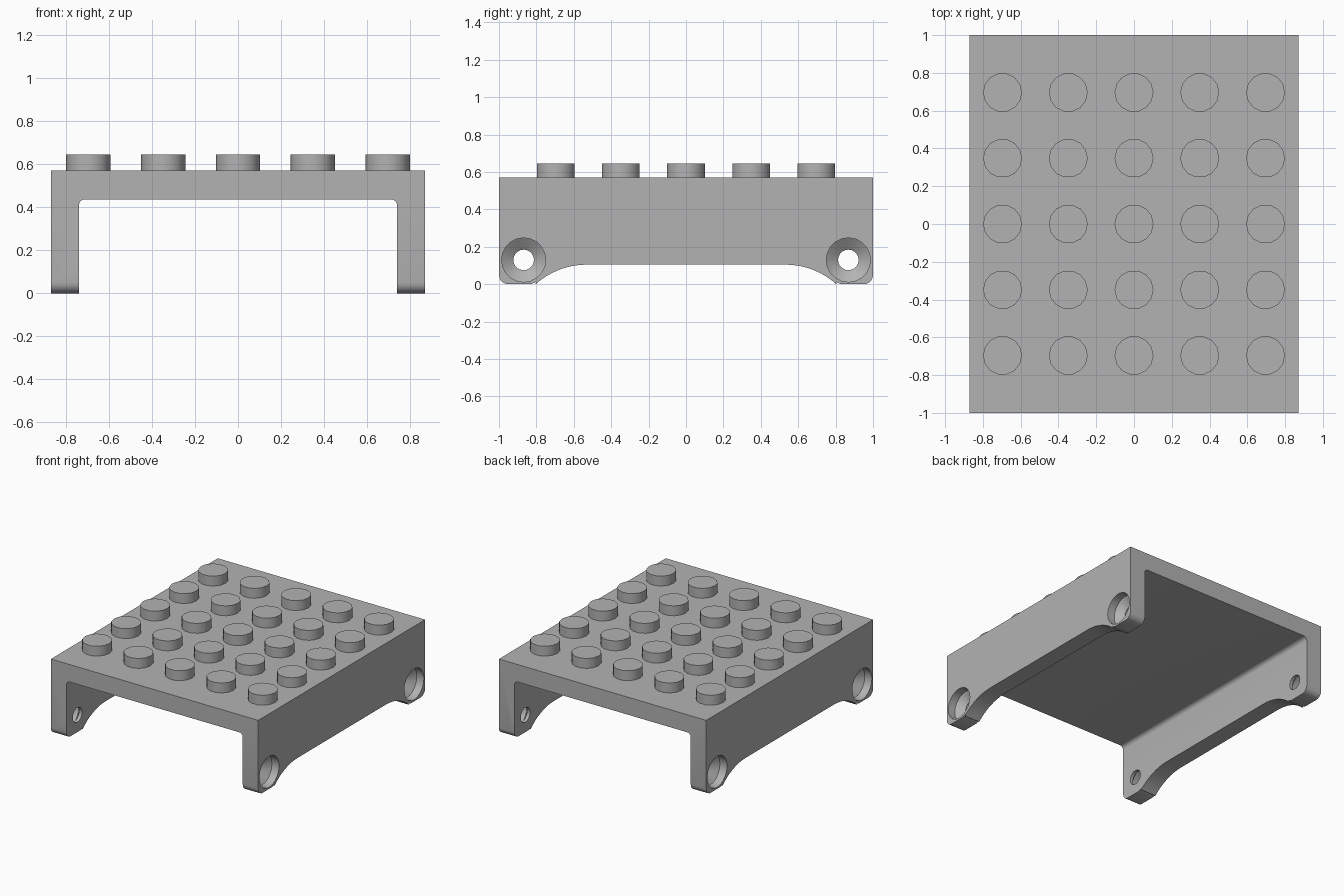
import bpy, bmesh, math
from mathutils import Vector

cube = bpy.data.objects.get("Cube")
if cube:
    bpy.data.objects.remove(cube, do_unlink=True)

W, L, TOP = 0.87, 1.0, 0.57          # half width, half length, deck height
INNER, CEILING = 0.74, 0.437         # inside of the side walls, underside of deck

grey = bpy.data.materials.new("plain grey")
grey.use_nodes = True
colour = (0.45, 0.45, 0.45, 1)
grey.diffuse_color = colour
grey.node_tree.nodes["Principled BSDF"].inputs["Base Color"].default_value = colour


def finish(name, bm):
    bmesh.ops.recalc_face_normals(bm, faces=bm.faces)
    mesh = bpy.data.meshes.new(name)
    bm.to_mesh(mesh)
    bm.free()
    mesh.materials.append(grey)
    obj = bpy.data.objects.new(name, mesh)
    bpy.context.collection.objects.link(obj)
    return obj


def prism(name, start, along):
    """Extrude a closed outline of 3D points along a vector."""
    bm = bmesh.new()
    face = bm.faces.new([bm.verts.new(p) for p in start])
    new = bmesh.ops.extrude_face_region(bm, geom=[face])["geom"]
    verts = [g for g in new if isinstance(g, bmesh.types.BMVert)]
    bmesh.ops.translate(bm, verts=verts, vec=Vector(along))
    return finish(name, bm)


def arc(cx, cy, r, a0, a1, steps):
    return [(cx + r * math.cos(math.radians(a0 + (a1 - a0) * i / steps)),
             cy + r * math.sin(math.radians(a0 + (a1 - a0) * i / steps)))
            for i in range(steps + 1)]


def mirrored(half):
    return half + [(-a, b) for a, b in reversed(half)]


def boolean(obj, cutter, operation):
    mod = obj.modifiers.new("cut", "BOOLEAN")
    mod.operation, mod.object, mod.solver = operation, cutter, "EXACT"
    bpy.ops.object.select_all(action="DESELECT")
    bpy.context.view_layer.objects.active = obj
    obj.select_set(True)
    bpy.ops.object.modifier_apply(modifier=mod.name)
    bpy.data.objects.remove(cutter, do_unlink=True)


def smooth(obj):
    bpy.ops.object.select_all(action="DESELECT")
    bpy.context.view_layer.objects.active = obj
    obj.select_set(True)
    bpy.ops.object.shade_smooth_by_angle(angle=math.radians(30))


# Body: channel section with filleted inner corners
section = [(W, TOP), (W, 0), (INNER, 0)] + arc(INNER - 0.03, CEILING - 0.03, 0.03, 0, 90, 5)
body = prism("body", [(x, -L, z) for x, z in mirrored(section)], (0, 2 * L, 0))

# Side outline: rounded feet joined by a raised lower edge
side = [(L, TOP + 0.1)] + arc(L - 0.05, 0.05, 0.05, 0, -90, 5)
side += [(0.83, 0), (0.80, 0.012)]
side += arc(0.53, -0.305, 0.41, 47, 90, 8)
outline = prism("side_outline", [(-1, y, z) for y, z in mirrored(side)], (2, 0, 0))
boolean(body, outline, "INTERSECT")

# Screw holes: wide recess tapering to a narrow through hole
HOLE = [(0.90, 0.118), (0.81, 0.118), (0.765, 0.055), (0.70, 0.055)]
SIDES = 20
for sx in (-1, 1):
    for sy in (-1, 1):
        bm = bmesh.new()
        rings = []
        for x, r in HOLE:
            rings.append([bm.verts.new((sx * x, sy * 0.868 + a, b))
                          for a, b in arc(0, 0.13, r, 0, 360, SIDES)[:-1]])
        for low, high in zip(rings, rings[1:]):
            for i in range(SIDES):
                j = (i + 1) % SIDES
                bm.faces.new((low[i], low[j], high[j], high[i]))
        bm.faces.new(rings[0])
        bm.faces.new(rings[-1])
        boolean(body, finish("hole_cutter", bm), "DIFFERENCE")
smooth(body)

# Studs: five by five round pegs on the deck
for row in range(-2, 3):
    for col in range(-2, 3):
        x, y = 0.348 * col, 0.348 * row
        stud = prism(f"stud_{row + 3}_{col + 3}",
                     [(a, b, TOP - 0.01) for a, b in arc(x, y, 0.103, 0, 360, 14)[:-1]],
                     (0, 0, 0.085))
        smooth(stud)
